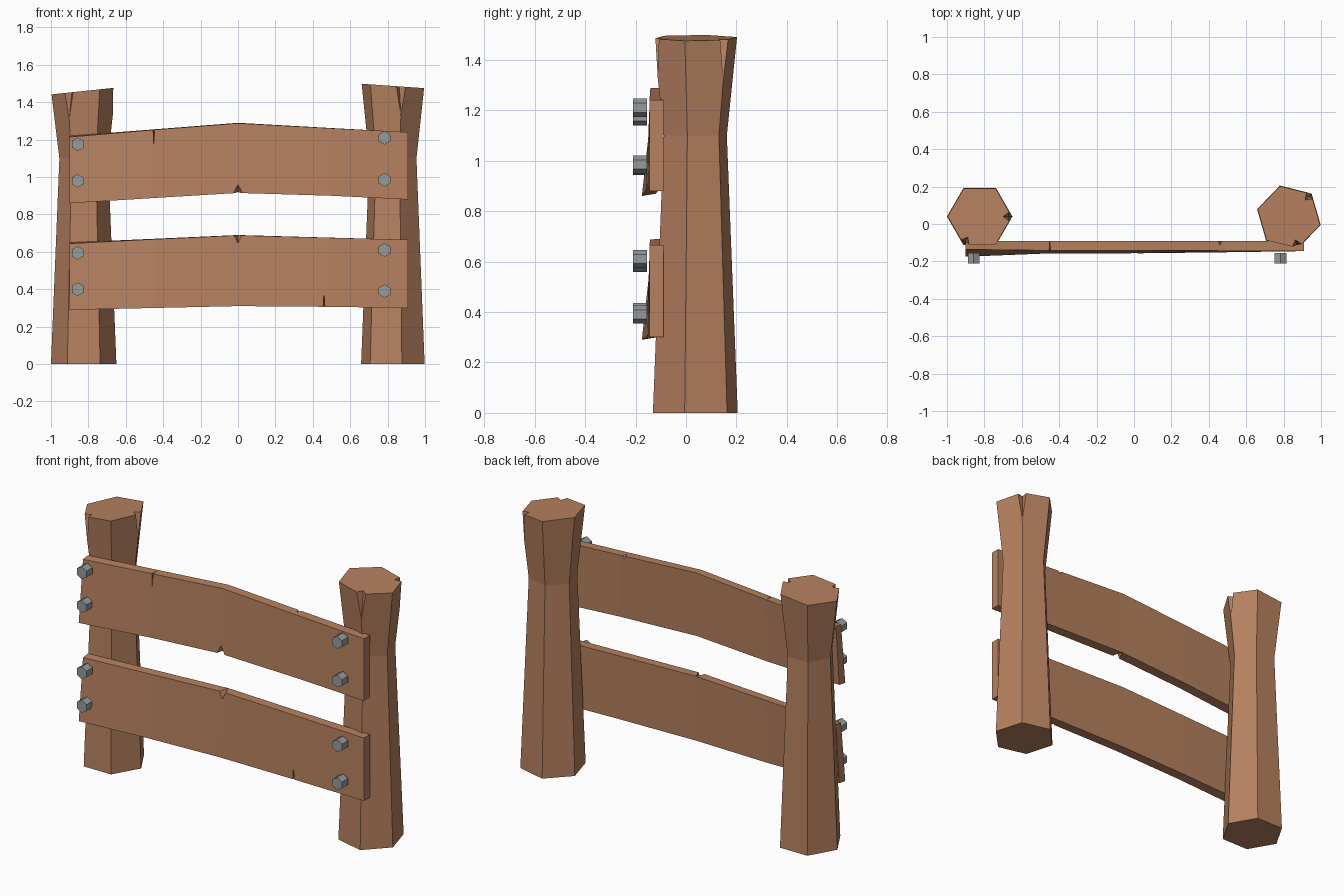
import bpy, bmesh
from math import sin, cos, radians, tau
from mathutils import Vector

if "Cube" in bpy.data.objects:
    bpy.data.objects.remove(bpy.data.objects["Cube"], do_unlink=True)


def material(name, colour):
    m = bpy.data.materials.new(name)
    m.use_nodes = True
    m.diffuse_color = (*colour, 1)
    m.node_tree.nodes["Principled BSDF"].inputs["Base Color"].default_value = (*colour, 1)
    return m


wood = material("brown wood", (0.47, 0.22, 0.115))
steel = material("grey steel", (0.31, 0.33, 0.335))


def loft(name, rings, mat):
    """Closed solid through rings that share one point count."""
    bm = bmesh.new()
    loops = [[bm.verts.new(p) for p in ring] for ring in rings]
    n = len(loops[0])
    for a, b in zip(loops, loops[1:]):
        for i in range(n):
            j = (i + 1) % n
            bm.faces.new((a[i], a[j], b[j], b[i]))
    bm.faces.new(loops[0][::-1])
    bm.faces.new(loops[-1])
    bmesh.ops.recalc_face_normals(bm, faces=bm.faces)
    mesh = bpy.data.meshes.new(name)
    bm.to_mesh(mesh)
    bm.free()
    mesh.materials.append(mat)
    obj = bpy.data.objects.new(name, mesh)
    bpy.context.collection.objects.link(obj)
    return obj


def hull(name, points):
    """Convex chip used as a cutter."""
    bm = bmesh.new()
    for p in points:
        bm.verts.new(p)
    bmesh.ops.convex_hull(bm, input=bm.verts)
    bmesh.ops.recalc_face_normals(bm, faces=bm.faces)
    mesh = bpy.data.meshes.new(name)
    bm.to_mesh(mesh)
    bm.free()
    mesh.materials.append(wood)
    obj = bpy.data.objects.new(name, mesh)
    bpy.context.collection.objects.link(obj)
    obj.hide_render = True
    return obj


def carve(obj, cutters):
    """Cut the chips out, bake the result and drop the cutters."""
    for c in cutters:
        mod = obj.modifiers.new("chip", "BOOLEAN")
        mod.operation, mod.solver, mod.object = "DIFFERENCE", "EXACT", c
    bpy.context.view_layer.update()
    graph = bpy.context.evaluated_depsgraph_get()
    mesh = bpy.data.meshes.new_from_object(obj.evaluated_get(graph))
    obj.modifiers.clear()
    obj.data = mesh
    for c in cutters:
        bpy.data.objects.remove(c, do_unlink=True)


def post(name, x, y, turn, top, slope, chips):
    def ring(radius, z, tilt=0):
        pts = []
        for i in range(6):
            a = radians(turn) + tau * i / 6
            dx = radius * cos(a)
            pts.append((x + dx, y + radius * sin(a), z + tilt * dx))
        return pts

    obj = loft(name, [ring(0.175, 0), ring(0.13, 1.1), ring(0.172, top, slope)], wood)
    # splits on the corners of the flared top
    cutters = []
    for angle, half, depth in chips:
        a = radians(angle)
        out, side = Vector((cos(a), sin(a), 0)), Vector((-sin(a), cos(a), 0))
        c = Vector((x, y, top + 0.06))
        tip = c + out * 0.156 + Vector((0, 0, -depth - 0.06))
        cutters.append(hull("split", [c + out * 0.115, c + out * 0.2 + side * half * 2,
                                      c + out * 0.2 - side * half * 2, tip]))
    carve(obj, cutters)


post("right_post", -0.825, 0.04, 0, 1.46, 0.105, [(240, 0.035, 0.16), (0, 0.03, 0.13)])
post("left_post", 0.828, 0.037, -14, 1.487, -0.07, [(286, 0.035, 0.16), (46, 0.03, 0.18)])


def plank(name, stations, chips):
    # each station: x, bottom, top, lean of the lower edge toward the front
    rings = []
    for x, low, high, lean in stations:
        f = -0.145
        rings.append([(x, f - lean, low), (x, -0.09 - lean, low + lean * 0.3),
                      (x, -0.09, high), (x, f + lean * 0.3, high - lean * 0.2)])
    obj = loft(name, rings, wood)
    # chips: x, edge height, direction, half width, depth, from front or back
    cutters = []
    for x, edge, way, half, depth, front in chips:
        face, inner = (-0.2, -0.09) if front else (-0.05, -0.115)
        out = edge - way * 0.05
        grow = half * (depth + 0.05) / depth
        cutters.append(hull("chip", [(x - grow, face, out), (x + grow, face, out),
                                     (x, face, edge + way * depth * 1.3),
                                     (x, inner, out), (x, inner, edge)]))
    carve(obj, cutters)


plank("upper_plank", [(-0.9, 0.86, 1.22, 0.03), (-0.45, 0.888, 1.255, 0.012), (0, 0.915, 1.29, 0.012),
                      (0.5, 0.9, 1.262, 0.006), (0.91, 0.88, 1.24, 0)],
      [(-0.45, 1.255, -1, 0.008, 0.13, True), (0, 0.915, 1, 0.035, 0.06, True),
       (0.46, 1.262, -1, 0.02, 0.03, False)])
plank("lower_plank", [(-0.9, 0.29, 0.65, 0.03), (-0.45, 0.3, 0.67, 0.012), (0, 0.31, 0.69, 0.008),
                      (0.5, 0.306, 0.676, 0.004), (0.91, 0.3, 0.665, 0)],
      [(0.46, 0.306, 1, 0.008, 0.12, True), (0, 0.69, -1, 0.04, 0.07, True),
       (-0.45, 0.3, 1, 0.02, 0.03, False)])

# hexagonal bolt heads
for side, x, heights in (("right", -0.857, (0.4, 0.595, 0.98, 1.175)),
                         ("left", 0.783, (0.39, 0.61, 0.985, 1.21))):
    for k, z in enumerate(heights):
        angles = [tau * (i + 0.5) / 6 for i in range(6)]
        rings = [[(x + 0.036 * cos(a), y, z + 0.036 * sin(a)) for a in angles] for y in (-0.21, -0.155)]
        loft(f"{side}_bolt_{k + 1}", rings, steel)
